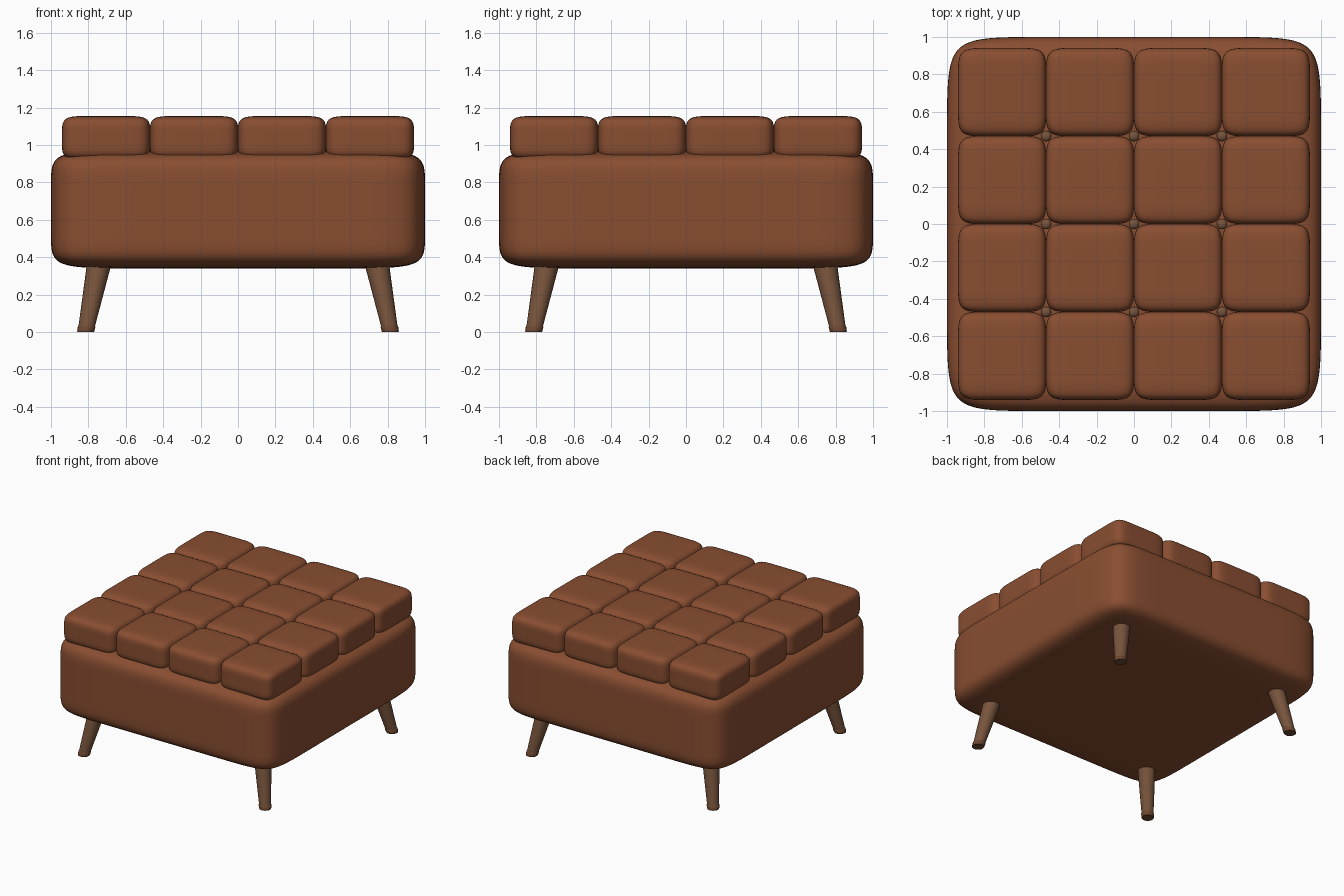
import bpy, bmesh, math
from mathutils import Vector

if "Cube" in bpy.data.objects:
    bpy.data.objects.remove(bpy.data.objects["Cube"])


def material(name, rgb):
    m = bpy.data.materials.new(name)
    m.diffuse_color = (*rgb, 1)
    m.use_nodes = True
    m.node_tree.nodes["Principled BSDF"].inputs["Base Color"].default_value = m.diffuse_color
    return m


leather = material("brown leather", (0.25, 0.076, 0.031))
wood = material("walnut wood", (0.185, 0.088, 0.045))
tip = material("dark foot cap", (0.15, 0.063, 0.030))


def finish(bm, name, mat, angle=None):
    bmesh.ops.recalc_face_normals(bm, faces=bm.faces)
    me = bpy.data.meshes.new(name)
    bm.to_mesh(me)
    bm.free()
    me.materials.append(mat)
    for p in me.polygons:
        p.use_smooth = True
    if angle:
        me.set_sharp_from_angle(angle=math.radians(angle))
    ob = bpy.data.objects.new(name, me)
    bpy.context.collection.objects.link(ob)
    return ob


def soft_box(name, centre, half, flat, levels):
    """Subdivided box: 'flat' is the half-size of the flat area on each axis."""
    bm = bmesh.new()
    bmesh.ops.create_cube(bm, size=2)
    for v in bm.verts:
        v.co = Vector(a * b for a, b in zip(v.co, half))
    for axis in range(3):
        for s in (-1, 1):
            n = Vector((0, 0, 0))
            n[axis] = 1
            bmesh.ops.bisect_plane(bm, geom=bm.verts[:] + bm.edges[:] + bm.faces[:],
                                   plane_co=n * s * flat[axis], plane_no=n)
    ob = finish(bm, name, leather)
    ob.location = centre
    sub = ob.modifiers.new("soft", 'SUBSURF')
    sub.levels = sub.render_levels = levels
    return ob


def lofted(name, rings, mat, sides=24):
    """Stack of horizontal circles (x, y, z, radius), capped at both ends."""
    bm = bmesh.new()
    loops = []
    for x, y, z, r in rings:
        loops.append([bm.verts.new((x + r * math.cos(2 * math.pi * i / sides),
                                    y + r * math.sin(2 * math.pi * i / sides), z))
                      for i in range(sides)])
    for a, b in zip(loops, loops[1:]):
        for i in range(sides):
            j = (i + 1) % sides
            bm.faces.new((a[i], a[j], b[j], b[i]))
    bm.faces.new(loops[0])
    bm.faces.new(loops[-1])
    return finish(bm, name, mat, 40)


# Upholstered base
soft_box("base", (0, 0, 0.655), (1, 1, 0.315), (0.62, 0.62, 0.165), 4)

# Four by four tufted cushions
pitch = 0.47
for i in range(4):
    for j in range(4):
        soft_box(f"cushion_{i}_{j}", ((i - 1.5) * pitch, (j - 1.5) * pitch, 1.0375),
                 (0.236, 0.236, 0.1175), (0.10, 0.10, 0.03), 3)

# Buttons where the cushions meet
for i in (-1, 0, 1):
    for j in (-1, 0, 1):
        bm = bmesh.new()
        bmesh.ops.create_uvsphere(bm, u_segments=16, v_segments=8, radius=0.028)
        for v in bm.verts:
            v.co.z *= 0.6
        finish(bm, f"button_{i}_{j}", wood).location = (i * pitch, j * pitch, 1.0)

# Splayed tapered legs with foot caps
for sx in (-1, 1):
    for sy, side in ((-1, "front"), (1, "back")):
        name = f"{side}_{'left' if sx < 0 else 'right'}"

        def ring(z, r):
            c = 0.815 - 0.2 * z
            return (sx * c, sy * c, z, r)

        lofted(name + "_leg", [ring(0.03, 0.044), ring(0.40, 0.068)], wood)
        lofted(name + "_foot_cap", [ring(0, 0.044), ring(0.005, 0.046),
                                    ring(0.028, 0.047), ring(0.033, 0.044)], tip)
